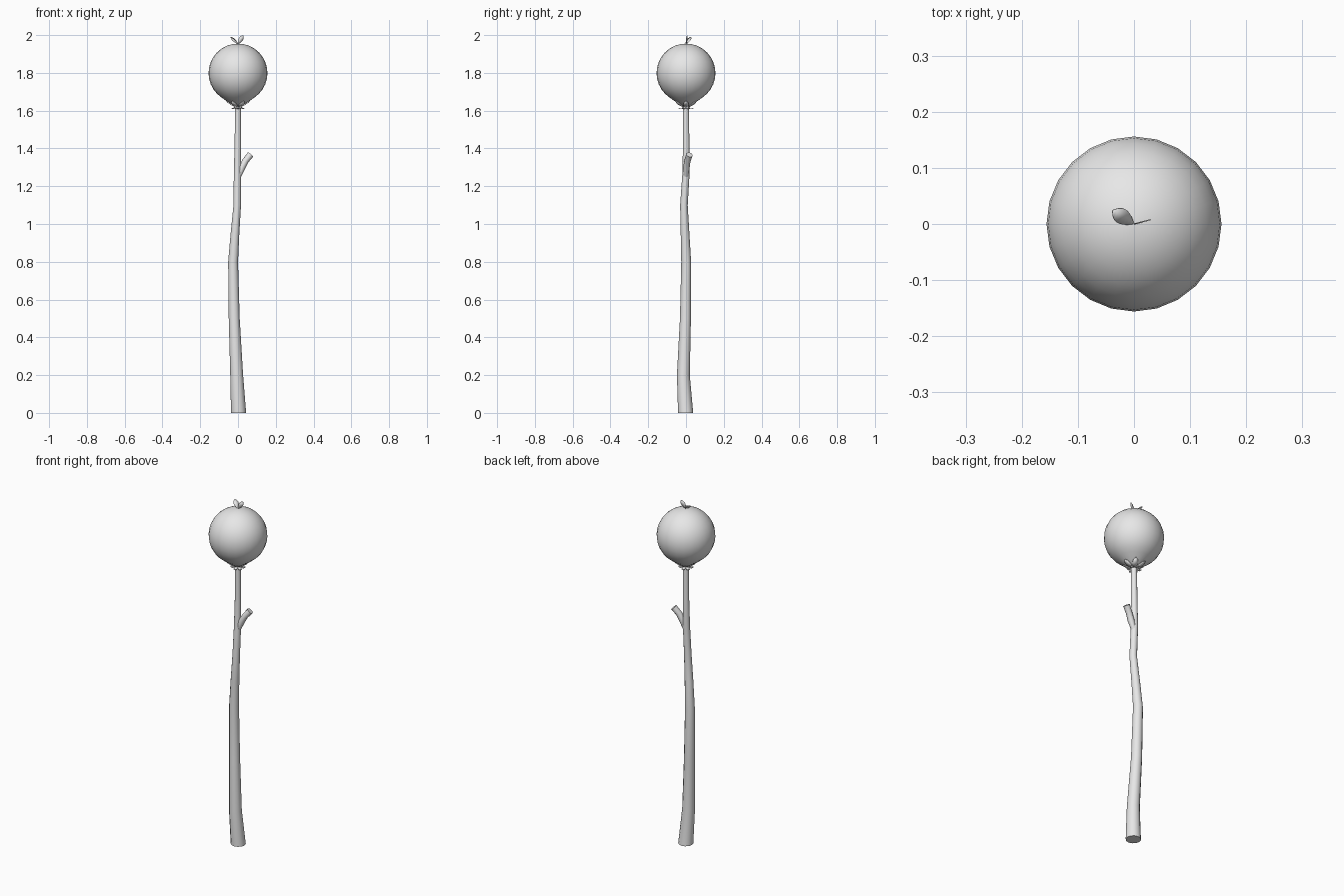
import bpy, bmesh, math
from mathutils import Vector

if "Cube" in bpy.data.objects:
    bpy.data.objects.remove(bpy.data.objects["Cube"])

grey = bpy.data.materials.new("light grey")
grey.diffuse_color = (0.8, 0.8, 0.8, 1)
grey.use_nodes = True
grey.node_tree.nodes["Principled BSDF"].inputs["Base Color"].default_value = grey.diffuse_color


def finish(name, bm, angle=40):
    bmesh.ops.recalc_face_normals(bm, faces=bm.faces)
    me = bpy.data.meshes.new(name)
    bm.to_mesh(me)
    bm.free()
    me.materials.append(grey)
    ob = bpy.data.objects.new(name, me)
    bpy.context.collection.objects.link(ob)
    bpy.ops.object.select_all(action='DESELECT')
    ob.select_set(True)
    bpy.context.view_layer.objects.active = ob
    bpy.ops.object.shade_smooth_by_angle(angle=math.radians(angle))
    return ob


def tube(name, points, sides, flat=True):
    """Capped tube through (x, y, z, radius); rings level or square to the path."""
    bm = bmesh.new()
    rings = []
    for i, p in enumerate(points):
        a, b = points[max(i - 1, 0)], points[min(i + 1, len(points) - 1)]
        d = Vector((0, 0, 1)) if flat else Vector(b[:3]) - Vector(a[:3])
        q = Vector((0, 0, 1)).rotation_difference(d)
        rings.append([bm.verts.new(Vector(p[:3]) + q @ Vector(
            (p[3] * math.cos(t), p[3] * math.sin(t), 0)))
            for t in (2 * math.pi * k / sides for k in range(sides))])
    for r, s in zip(rings, rings[1:]):
        for k in range(sides):
            j = (k + 1) % sides
            bm.faces.new((r[k], r[j], s[j], s[k]))
    bm.faces.new(rings[0])
    bm.faces.new(rings[-1])
    return finish(name, bm)


def blade(bm, path, side, widths):
    """Leaf strip along a path with a half width at each point."""
    side = Vector(side).normalized()
    rows = [(bm.verts.new(Vector(p) - side * w), bm.verts.new(Vector(p) + side * w))
            for p, w in zip(path, widths)]
    for a, b in zip(rows, rows[1:]):
        bm.faces.new((a[0], a[1], b[1], b[0]))


def thicken(ob, t):
    m = ob.modifiers.new("thickness", 'SOLIDIFY')
    m.thickness = t
    m.offset = 0


# crooked wooden pole
tube("pole", [(0.003, -0.002, 0, 0.040), (-0.007, -0.014, 0.2, 0.034),
              (-0.020, -0.003, 0.5, 0.029), (-0.026, 0.001, 0.8, 0.026),
              (-0.016, -0.005, 0.95, 0.023), (-0.004, -0.011, 1.1, 0.020),
              (-0.003, 0.0, 1.27, 0.019), (-0.001, 0.001, 1.42, 0.017),
              (0, 0, 1.64, 0.015)], 12)

# side twig
tube("twig", [(-0.002, 0, 1.24, 0.012), (0.022, 0.002, 1.30, 0.018),
              (0.040, 0.008, 1.335, 0.017), (0.066, 0.018, 1.367, 0.018)], 10, False)

# round fruit with a short neck below
R, C = 0.156, 1.799
profile = [(0, 0, 1.625, 0.016), (0, 0, 1.633, 0.034), (0, 0, 1.645, 0.052)]
for k in range(3, 16):
    a = -math.pi / 2 + math.pi * k / 16
    profile.append((0, 0, C + R * math.sin(a), R * math.cos(a)))
profile.append((0, 0, C + R, 0.002))
tube("fruit", profile, 24)

# sepals: one ring hugging the fruit, one ring flaring out
for name, prof, n, turn in (
        ("upper_sepals", [(0.012, 1.618), (0.036, 1.631), (0.052, 1.642), (0.062, 1.650)], 6, 0.0),
        ("lower_sepals", [(0.012, 1.622), (0.020, 1.614), (0.030, 1.610), (0.039, 1.614)], 6, 0.5)):
    bm = bmesh.new()
    for k in range(n):
        a = 2 * math.pi * (k + turn) / n
        c, s = math.cos(a), math.sin(a)
        blade(bm, [(r * c, r * s, z) for r, z in prof], (-s, c, 0),
              (0.007, 0.015, 0.012, 0.001) if turn == 0 else (0.006, 0.010, 0.008, 0.001))
    thicken(finish(name, bm), 0.003)

# two little leaves on top
for name, tip, side, w in (
        ("left_leaf", (-0.038, 0.024, 0.038), (0.55, 0.8, 0.1), 0.014),
        ("right_leaf", (0.027, 0.007, 0.046), (-0.82, -0.2, 0.52), 0.012)):
    bm = bmesh.new()
    base = Vector((0, 0, 1.952))
    ts = [i / 8 for i in range(9)]
    blade(bm, [base + Vector(tip) * t for t in ts], side,
          [max(0.001, w * math.sin(math.pi * t ** 1.3) ** 0.7) if 0 < t < 1 else 0.001
           for t in ts])
    thicken(finish(name, bm), 0.002)
